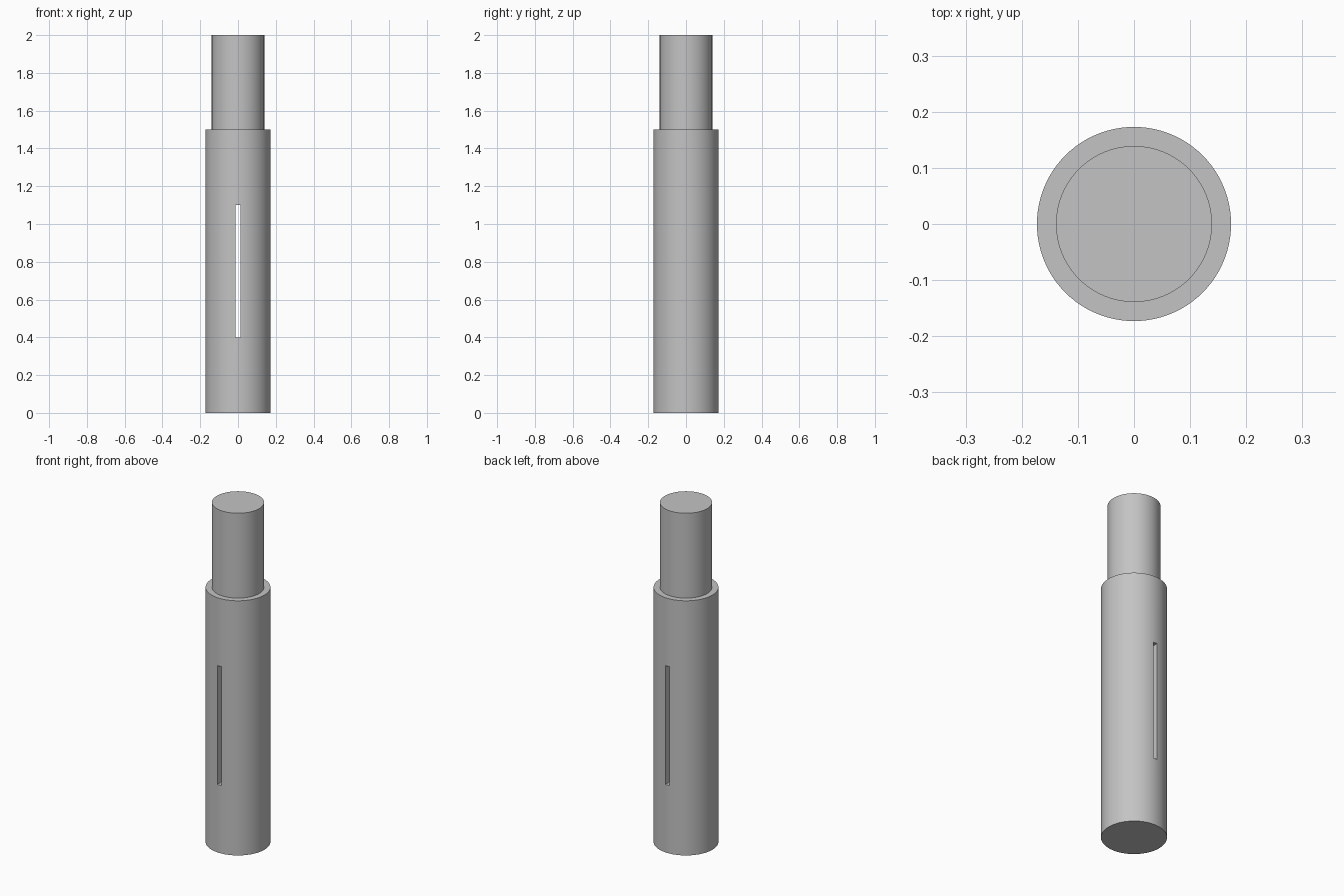
import bpy
import math

default = bpy.data.objects.get("Cube")
if default:
    bpy.data.objects.remove(default, do_unlink=True)

# Single grey metal colour
metal = bpy.data.materials.new("grey_metal")
metal.use_nodes = True
grey = (0.55, 0.55, 0.55, 1)
metal.diffuse_color = grey
metal.node_tree.nodes["Principled BSDF"].inputs["Base Color"].default_value = grey

BODY_RADIUS, NECK_RADIUS = 0.173, 0.139
SHOULDER, HEIGHT, SEGMENTS = 1.5, 2.0, 96


def lathe(name, profile):
    """Solid of revolution about z from (radius, z) points, with flat caps."""
    verts = [(r * math.cos(2 * math.pi * i / SEGMENTS),
              r * math.sin(2 * math.pi * i / SEGMENTS), z)
             for r, z in profile for i in range(SEGMENTS)]
    faces = [list(reversed(range(SEGMENTS)))]
    for ring in range(len(profile) - 1):
        a = ring * SEGMENTS
        for i in range(SEGMENTS):
            j = (i + 1) % SEGMENTS
            faces.append([a + i, a + j, a + SEGMENTS + j, a + SEGMENTS + i])
    faces.append(list(range(len(verts) - SEGMENTS, len(verts))))
    mesh = bpy.data.meshes.new(name)
    mesh.from_pydata(verts, [], faces)
    mesh.materials.append(metal)
    obj = bpy.data.objects.new(name, mesh)
    bpy.context.collection.objects.link(obj)
    return obj


# Stepped shaft: wide body and narrower neck
shaft = lathe("stepped_shaft", [(BODY_RADIUS, 0), (BODY_RADIUS, SHOULDER),
                                (NECK_RADIUS, SHOULDER), (NECK_RADIUS, HEIGHT)])

# Narrow slot cut right through from front to back
bpy.ops.mesh.primitive_cube_add(size=1, location=(0, 0, 0.75))
cutter = bpy.context.object
cutter.name = "slot_cutter"
cutter.scale = (0.026, 1, 0.7)
cutter.hide_render = True
cutter.data.materials.append(metal)

bpy.ops.object.select_all(action="DESELECT")
shaft.select_set(True)
bpy.context.view_layer.objects.active = shaft
cut = shaft.modifiers.new("slot", "BOOLEAN")
cut.operation = "DIFFERENCE"
cut.solver = "EXACT"
cut.object = cutter
bpy.context.view_layer.update()
bpy.ops.object.modifier_apply(modifier=cut.name)
bpy.data.objects.remove(cutter, do_unlink=True)

# Smooth round sides, crisp rims
bpy.ops.object.shade_smooth_by_angle(angle=math.radians(30))
